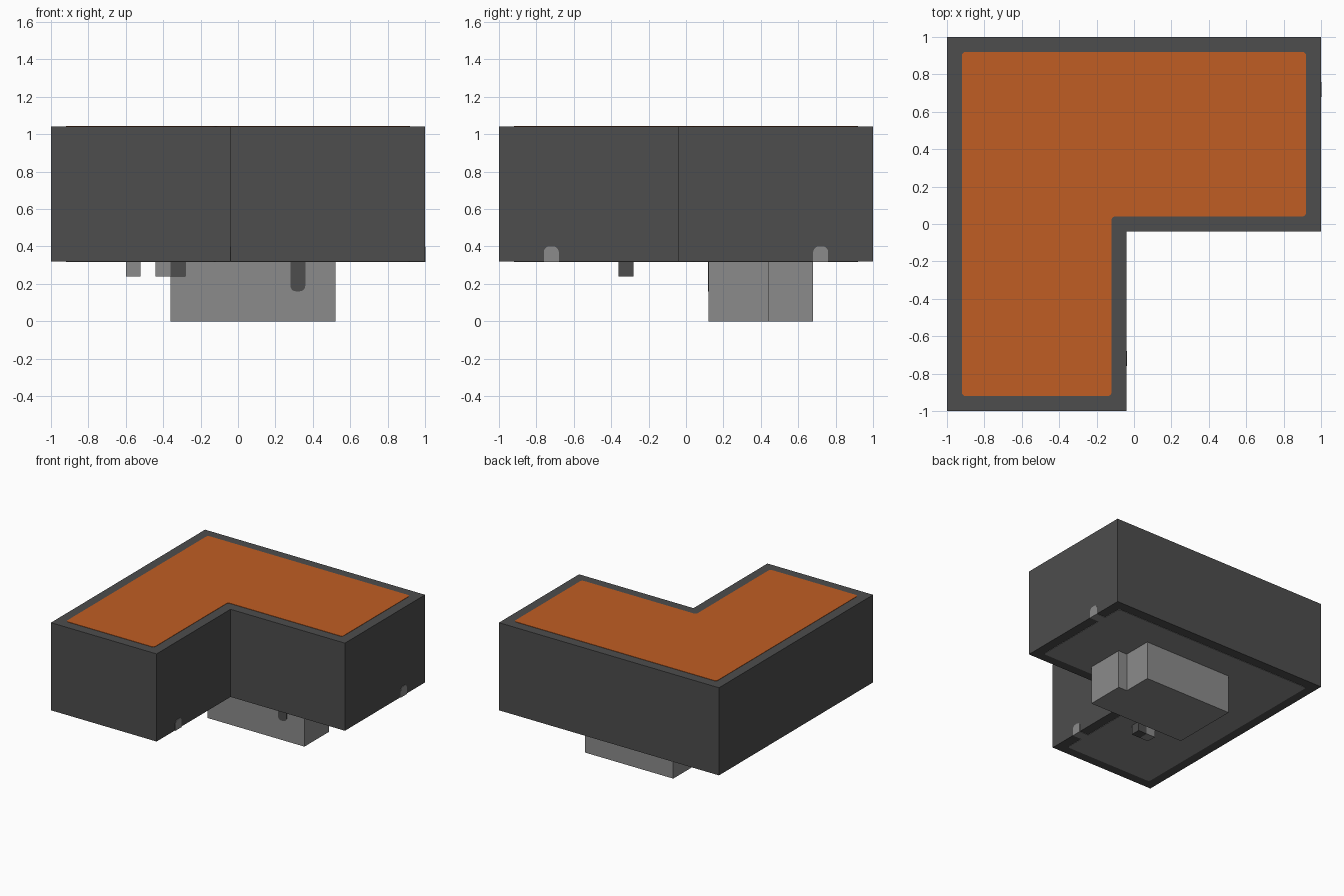
import bpy
import bmesh
from mathutils import Matrix

old = bpy.data.objects.get("Cube")
if old:
    bpy.data.objects.remove(old, do_unlink=True)


def material(name, color):
    mat = bpy.data.materials.new(name)
    mat.use_nodes = True
    mat.diffuse_color = (*color, 1)
    mat.node_tree.nodes["Principled BSDF"].inputs["Base Color"].default_value = (*color, 1)
    return mat


DARK = material("charcoal", (0.075, 0.075, 0.075))
GREY = material("mid_grey", (0.26, 0.26, 0.26))
ORANGE = material("burnt_orange", (0.53, 0.11, 0.017))

# Maps from (outline u, outline v, depth) to world axes
AXES = {
    "z": Matrix(((1, 0, 0), (0, 1, 0), (0, 0, 1))),
    "x": Matrix(((0, 0, 1), (1, 0, 0), (0, 1, 0))),
    "y": Matrix(((1, 0, 0), (0, 0, 1), (0, 1, 0))),
}


def prism(name, outline, low, high, mat, axis="z", radius=0, rounded=None):
    """Extrude an outline along an axis, rounding the chosen corners."""
    bm = bmesh.new()
    verts = [bm.verts.new((u, v, low)) for u, v in outline]
    bm.faces.new(verts)
    if radius:
        corners = verts if rounded is None else [verts[i] for i in rounded]
        bmesh.ops.bevel(bm, geom=corners, offset=radius, segments=5,
                        profile=0.5, affect="VERTICES")
    result = bmesh.ops.extrude_face_region(bm, geom=bm.faces[:])
    moved = [g for g in result["geom"] if isinstance(g, bmesh.types.BMVert)]
    bmesh.ops.translate(bm, verts=moved, vec=(0, 0, high - low))
    bm.transform(AXES[axis].to_4x4())
    bmesh.ops.recalc_face_normals(bm, faces=bm.faces[:])
    mesh = bpy.data.meshes.new(name)
    bm.to_mesh(mesh)
    bm.free()
    mesh.materials.append(mat)
    obj = bpy.data.objects.new(name, mesh)
    bpy.context.collection.objects.link(obj)
    return obj


def rect(u0, u1, v0, v1):
    return [(u0, v0), (u1, v0), (u1, v1), (u0, v1)]


def corner_shape(outer, inner_x, inner_y):
    """L-shaped outline with its open quarter at the front right."""
    return [(-outer, -outer), (inner_x, -outer), (inner_x, inner_y),
            (outer, inner_y), (outer, outer), (-outer, outer)]


BOTTOM, TOP, SKIN = 0.32, 1.04, 0.003

# L-shaped case with flush top and bottom panels inside its rim
prism("case", corner_shape(1, -0.04, -0.04), BOTTOM, TOP, DARK)
panel = corner_shape(0.92, -0.12, 0.04)
prism("top_panel", panel, TOP - SKIN, TOP + SKIN, ORANGE, radius=0.02)
prism("bottom_panel", panel, BOTTOM - SKIN, BOTTOM + SKIN, GREY, radius=0.02)

# Arched cable notches through the lower rim
for name, wall, y in (("front_notch", -0.04, -0.72), ("rear_notch", 1, 0.72)):
    prism(name, rect(y - 0.04, y + 0.04, BOTTOM - SKIN, 0.4), wall - 0.1,
          wall + SKIN, GREY, axis="x", radius=0.03, rounded=(2, 3))

# Stepped box hanging below the case
box = [(-0.36, 0.12), (0.52, 0.12), (0.52, 0.44),
       (0.44, 0.44), (0.44, 0.68), (-0.36, 0.68)]
prism("lower_box", box, 0, BOTTOM, GREY)
prism("box_slot", rect(0.28, 0.36, 0.16, BOTTOM), 0.12 - SKIN, 0.12 + SKIN,
      DARK, axis="y", radius=0.03, rounded=(0, 1))

# Small posts under the bottom panel
for name, x, y, mat in (("dark_post", -0.32, -0.32, DARK),
                        ("grey_post", -0.40, -0.32, GREY),
                        ("side_post", -0.56, 0.20, GREY)):
    prism(name, rect(x - 0.04, x + 0.04, y - 0.04, y + 0.04), 0.24, BOTTOM, mat)
